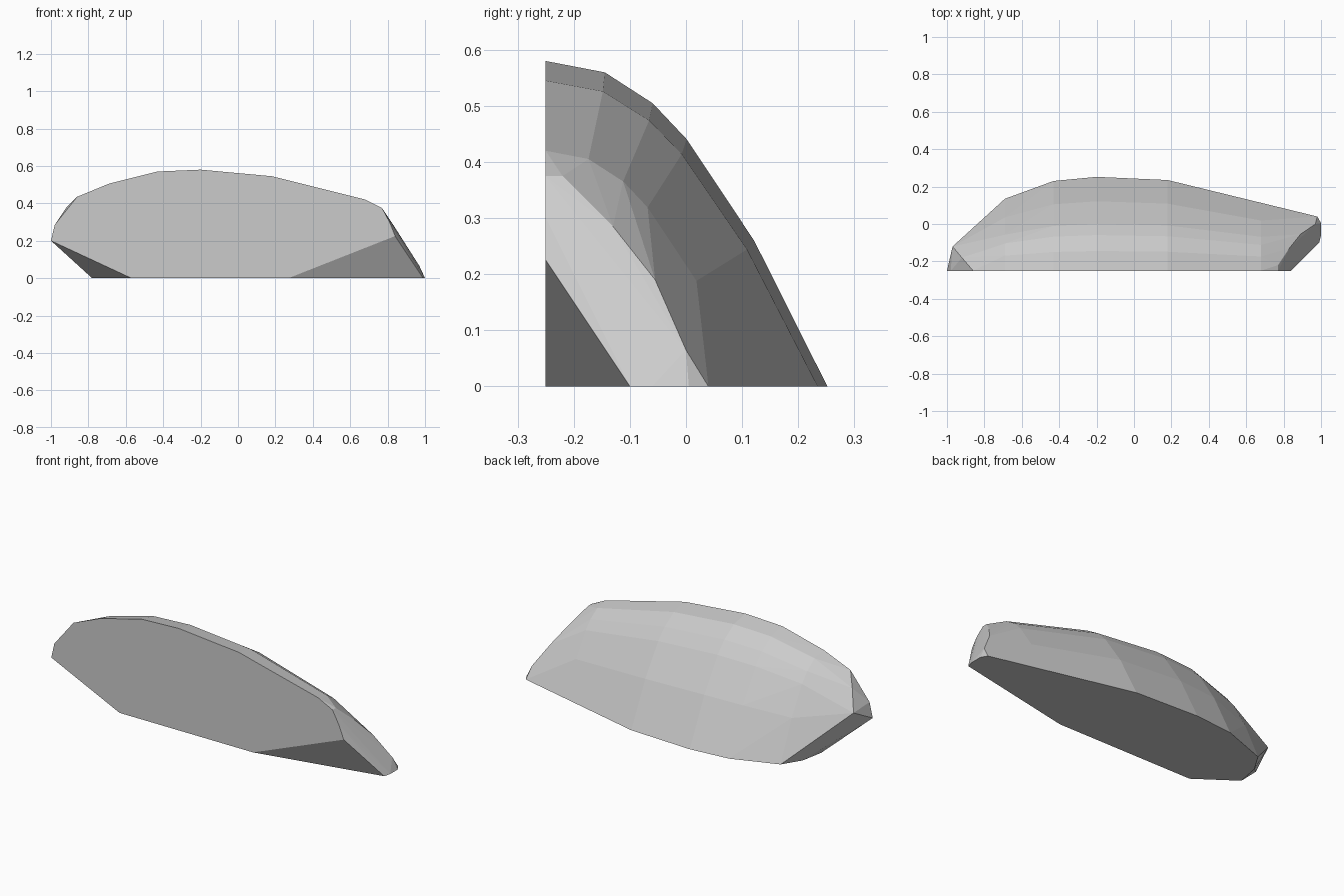
import bpy, bmesh

if "Cube" in bpy.data.objects:
    bpy.data.objects.remove(bpy.data.objects["Cube"])

FRONT = -0.25  # flat split face of the stone

# Single stone colour
stone = bpy.data.materials.new("stone_grey")
stone.diffuse_color = (0.6, 0.6, 0.6, 1)
stone.use_nodes = True
stone.node_tree.nodes["Principled BSDF"].inputs["Base Color"].default_value = stone.diffuse_color

# Domed cross-section: (depth fraction, height fraction)
dome = [(1, 0), (0.92, 0.138), (0.74, 0.448), (0.5, 0.76),
        (0.38, 0.87), (0.21, 0.965), (0, 1)]

# Stations along the length: x, back y at the ground, height at the split face
stations = [(0.68, 0.113, 0.42), (0.18, 0.235, 0.545), (-0.2, 0.252, 0.58),
            (-0.43, 0.23, 0.57), (-0.69, 0.135, 0.505)]
points = [(x, FRONT + (back - FRONT) * d, h * g)
          for x, back, h in stations for d, g in dome]

# Split face: lower corners and left and right rims
points += [(x, FRONT, z) for x, z in [
    (0.27, 0), (0.84, 0.225), (0.81, 0.30), (0.77, 0.375),
    (-0.57, 0), (-1, 0.2), (-0.98, 0.285), (-0.86, 0.435)]]

# Broken right end: upper edge, then ground edge
points += [(0.77, -0.22, 0.375), (0.83, -0.13, 0.285), (0.89, -0.055, 0.19),
           (0.97, 0, 0.065), (0.98, 0.04, 0),
           (0.99, -0.10, 0), (1.0, -0.06, 0), (1.0, 0.005, 0)]

# Undercut left end
points += [(-0.97, -0.12, 0.27), (-0.92, -0.18, 0.375),
           (-0.78, -0.10, 0), (-0.755, 0.03, 0)]

# Wrap the points in a convex faceted stone
bm = bmesh.new()
for p in points:
    bm.verts.new(p)
bmesh.ops.convex_hull(bm, input=bm.verts[:])
bmesh.ops.delete(bm, geom=[v for v in bm.verts if not v.link_faces], context='VERTS')
bmesh.ops.dissolve_limit(bm, angle_limit=0.02, verts=bm.verts[:], edges=bm.edges[:])
bmesh.ops.recalc_face_normals(bm, faces=bm.faces[:])
mesh = bpy.data.meshes.new("split_stone")
bm.to_mesh(mesh)
bm.free()
mesh.materials.append(stone)
bpy.context.collection.objects.link(bpy.data.objects.new("split_stone", mesh))
